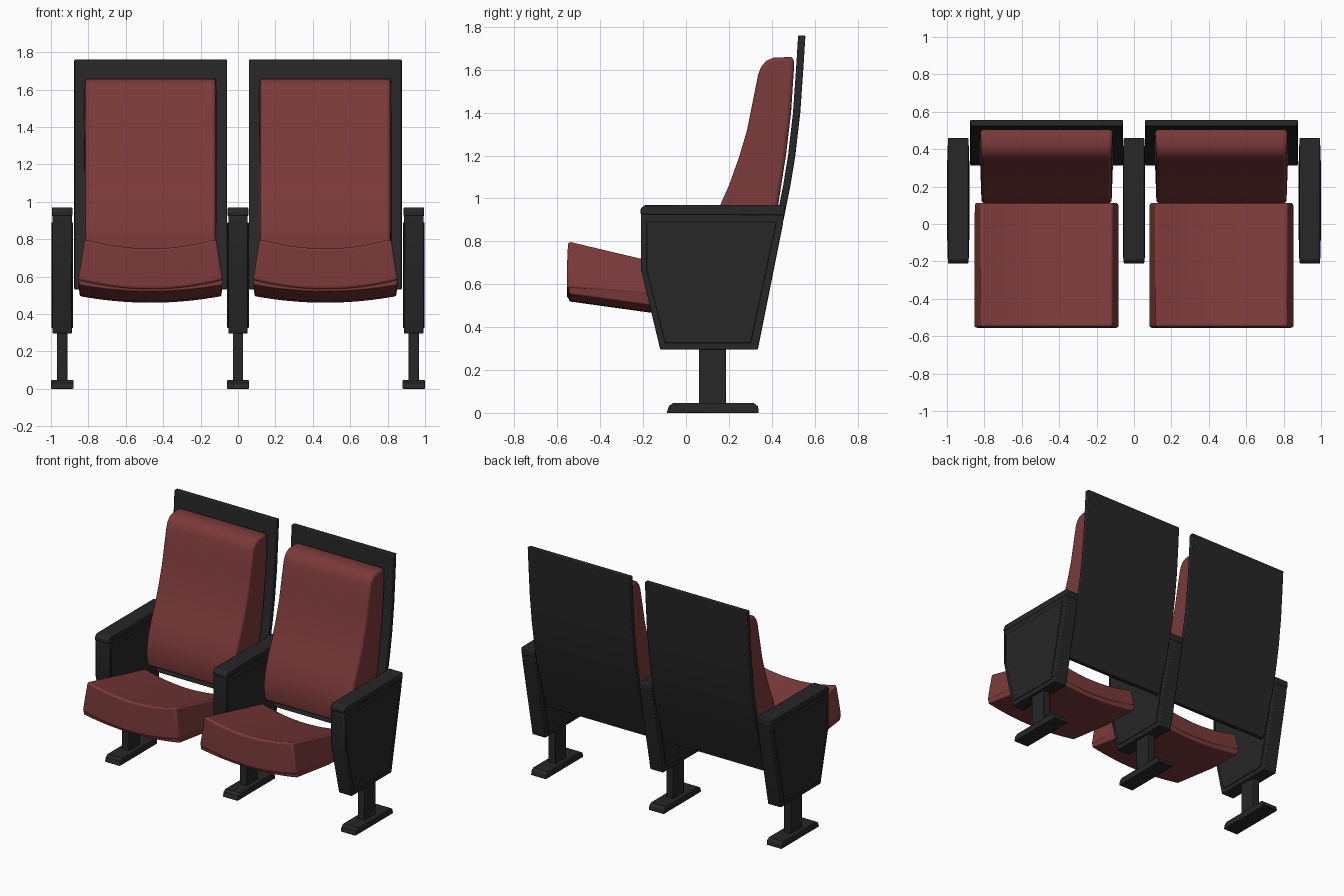
import bpy, bmesh


def material(name, color):
    m = bpy.data.materials.new(name)
    m.diffuse_color = color
    return m


RED = material("red_fabric", (0.20, 0.042, 0.042, 1))
DARK = material("dark_plastic", (0.02, 0.02, 0.02, 1))


def loft(name, profile, cx, mat, hw=None, steps=1, dip=0.0, bevel=0.0, segs=2):
    """Sweep a side profile of (y, z[, half_width]) points across x, sagging by dip mid-way."""
    bm = bmesh.new()
    rings = []
    for i in range(steps + 1):
        t = -1 + 2 * i / steps
        ring = []
        for p in profile:
            w = p[2] if len(p) > 2 else hw
            ring.append(bm.verts.new((cx + t * w, p[0], p[1] - dip * (1 - t * t))))
        rings.append(ring)
    n = len(profile)
    for a, b in zip(rings, rings[1:]):
        for j in range(n):
            k = (j + 1) % n
            bm.faces.new((a[j], a[k], b[k], b[j]))
    bm.faces.new(rings[0])
    bm.faces.new(rings[-1])
    bmesh.ops.recalc_face_normals(bm, faces=bm.faces)
    me = bpy.data.meshes.new(name)
    bm.to_mesh(me)
    bm.free()
    me.materials.append(mat)
    ob = bpy.data.objects.new(name, me)
    bpy.context.collection.objects.link(ob)
    bpy.ops.object.select_all(action='DESELECT')
    ob.select_set(True)
    bpy.context.view_layer.objects.active = ob
    if bevel:
        mod = ob.modifiers.new("bevel", 'BEVEL')
        mod.width = bevel
        mod.segments = segs
        mod.limit_method = 'ANGLE'
        mod.angle_limit = 0.7
    bpy.ops.object.shade_smooth_by_angle(angle=0.6)
    return ob


# Side profiles
ARM_BODY = [(-0.21, 0.93), (0.457, 0.93), (0.452, 0.88), (0.335, 0.295),
            (-0.12, 0.295), (-0.21, 0.67)]
ARM_PANEL = [(-0.185, 0.89), (0.422, 0.89), (0.302, 0.325), (-0.097, 0.325), (-0.185, 0.67)]
ARM_TOP = [(-0.212, 0.925), (-0.212, 0.952), (-0.192, 0.97), (0.46, 0.97), (0.46, 0.922)]
POST = [(0.06, 0.03), (0.06, 0.31), (0.187, 0.31), (0.187, 0.03)]
FOOT = [(-0.09, 0), (-0.08, 0.032), (-0.06, 0.046), (0.315, 0.046), (0.335, 0.032), (0.34, 0)]

# Back board: curved rear line, thickened towards the front
REAR = [(0.345, 0.53), (0.405, 0.72), (0.455, 0.9), (0.487, 1.06), (0.51, 1.2),
        (0.533, 1.4), (0.547, 1.6), (0.557, 1.76)]
BOARD = REAR + [(y - 0.034, z) for y, z in reversed(REAR)]

# Back cushion: (y, z, half width), front line going up then rear line going down
BACK_CUSHION = [(0.125, 0.66, 0.348), (0.11, 0.76, 0.348), (0.125, 0.86, 0.348),
                (0.16, 0.97, 0.348), (0.20, 1.06, 0.348), (0.25, 1.20, 0.348),
                (0.285, 1.32, 0.348), (0.311, 1.45, 0.348), (0.337, 1.58, 0.348),
                (0.350, 1.613, 0.348), (0.375, 1.643, 0.349), (0.41, 1.657, 0.35),
                (0.49, 1.66, 0.352), (0.506, 1.65, 0.354), (0.503, 1.60, 0.356),
                (0.49, 1.40, 0.356), (0.466, 1.20, 0.356), (0.43, 0.97, 0.356),
                (0.345, 0.65, 0.356)]

# Seat: padded top and the shell underneath
SEAT_CUSHION = [(-0.555, 0.582, 0.388), (-0.555, 0.69, 0.37), (-0.55, 0.803, 0.352),
                (-0.2, 0.72, 0.352), (0.113, 0.645, 0.352), (0.113, 0.535, 0.388),
                (-0.17, 0.55, 0.388)]
SEAT_BASE = [(-0.547, 0.59, 0.384), (0.11, 0.54, 0.384), (0.10, 0.495, 0.378),
             (-0.17, 0.503, 0.378), (-0.545, 0.555, 0.384)]

# Three armrest stands
for side, x in (("left", -0.94), ("middle", 0.0), ("right", 0.94)):
    loft(side + "_foot", FOOT, x, DARK, hw=0.06, bevel=0.004)
    loft(side + "_post", POST, x, DARK, hw=0.028, bevel=0.003)
    loft(side + "_arm_body", ARM_BODY, x, DARK, hw=0.052, bevel=0.006)
    loft(side + "_arm_panel", ARM_PANEL, x, DARK, hw=0.058, bevel=0.004)
    loft(side + "_armrest", ARM_TOP, x, DARK, hw=0.055, bevel=0.006)

# Two seats
for side, x in (("left", -0.4675), ("right", 0.4675)):
    loft(side + "_back_board", BOARD, x, DARK, hw=0.408, bevel=0.005)
    loft(side + "_back_cushion", BACK_CUSHION, x, RED, bevel=0.018, segs=3)
    loft(side + "_seat_cushion", SEAT_CUSHION, x, RED, steps=16, dip=0.05, bevel=0.014, segs=3)
    loft(side + "_seat_base", SEAT_BASE, x, RED, steps=16, dip=0.035, bevel=0.006)
